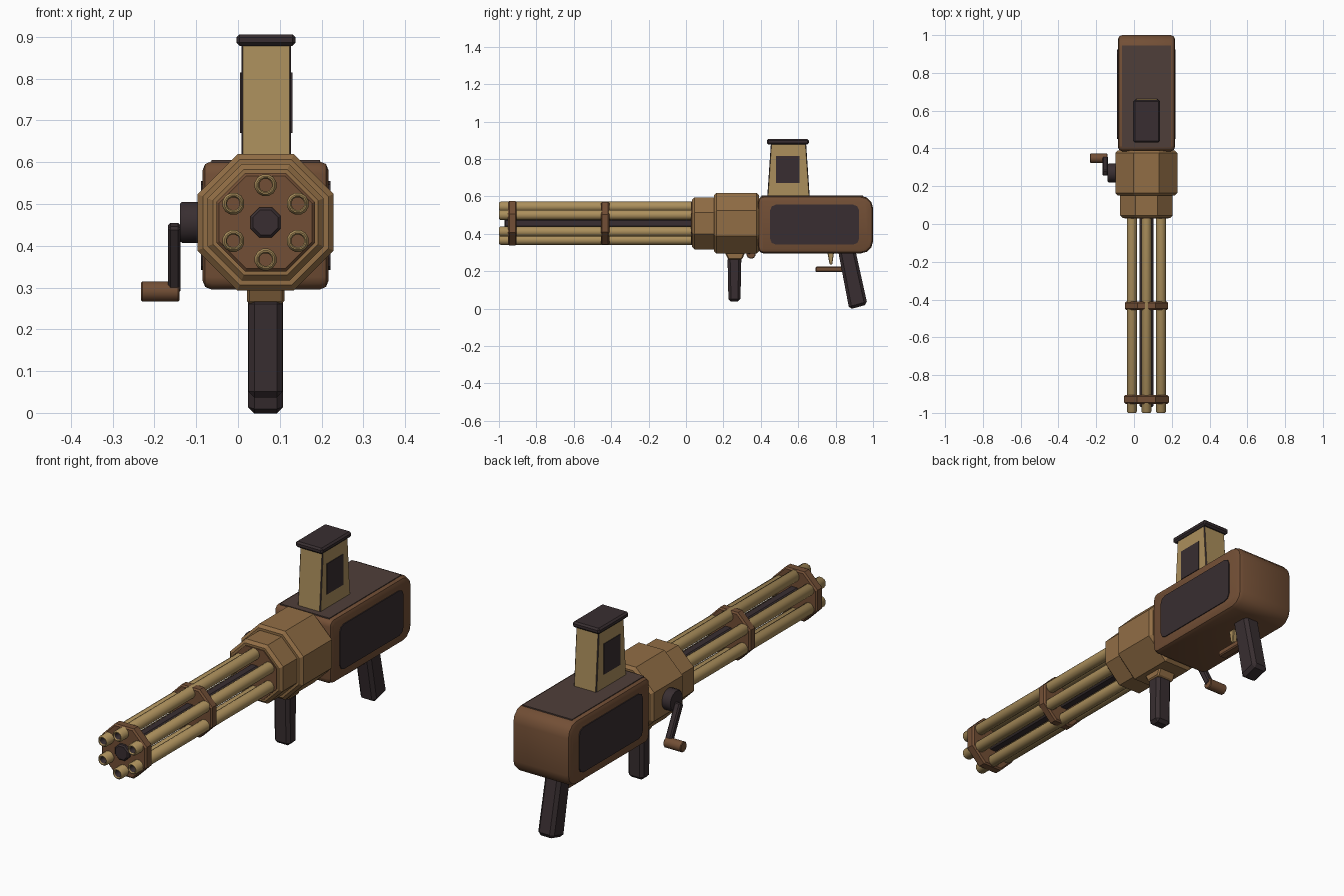
import bpy, bmesh, math

if "Cube" in bpy.data.objects:
    bpy.data.objects.remove(bpy.data.objects["Cube"])

CX, CZ = 0.066, 0.456  # barrel axis


def material(name, srgb):
    col = [((c + 0.055) / 1.055) ** 2.4 for c in srgb] + [1.0]
    m = bpy.data.materials.new(name)
    m.use_nodes = True
    m.diffuse_color = col
    bsdf = next(n for n in m.node_tree.nodes if n.type == 'BSDF_PRINCIPLED')
    bsdf.inputs["Base Color"].default_value = col
    return m


GOLD = material("pale_brass", (0.67, 0.56, 0.36))
TAN = material("bronze", (0.57, 0.43, 0.27))
BROWN = material("brown_metal", (0.45, 0.31, 0.21))
DARK = material("dark_grip", (0.22, 0.18, 0.19))
PANEL = material("dark_brown_panel", (0.31, 0.245, 0.225))


def finish(name, bm, mats, smooth):
    bmesh.ops.recalc_face_normals(bm, faces=bm.faces)
    mesh = bpy.data.meshes.new(name)
    bm.to_mesh(mesh)
    bm.free()
    for m in mats:
        mesh.materials.append(m)
    ob = bpy.data.objects.new(name, mesh)
    bpy.context.collection.objects.link(ob)
    if smooth:
        bpy.ops.object.select_all(action='DESELECT')
        ob.select_set(True)
        bpy.context.view_layer.objects.active = ob
        bpy.ops.object.shade_smooth_by_angle(angle=math.radians(smooth))
    return ob


def prism(name, outline, x0, x1, mats, bevel=0.0, pick=None, bevel_mat=-1, segments=1, smooth=0):
    """Side outline (y, z) extruded from x0 to x1, with chosen edges bevelled."""
    bm = bmesh.new()
    a = [bm.verts.new((x0, y, z)) for y, z in outline]
    b = [bm.verts.new((x1, y, z)) for y, z in outline]
    n = len(a)
    bm.faces.new(a)
    bm.faces.new(b[::-1])
    for i in range(n):
        j = (i + 1) % n
        bm.faces.new((a[i], b[i], b[j], a[j]))
    if bevel:
        edges = [e for e in bm.edges if pick is None or pick(e)]
        bmesh.ops.bevel(bm, geom=edges, offset=bevel, offset_type='OFFSET', segments=segments,
                        profile=0.5, affect='EDGES', material=bevel_mat)
    return finish(name, bm, mats, smooth)


def rect(y0, y1, z0, z1):
    return [(y0, z0), (y1, z0), (y1, z1), (y0, z1)]


def clipped(y0, y1, z0, z1, front, back, steps):
    """Rectangle outline with rounded corners of separate front and back radius."""
    pts = []
    for cy, cz, r, start in ((y0 + front, z0 + front, front, 180), (y1 - back, z0 + back, back, 270),
                             (y1 - back, z1 - back, back, 0), (y0 + front, z1 - front, front, 90)):
        for i in range(steps + 1):
            t = math.radians(start + 90 * i / steps)
            pts.append((cy + r * math.cos(t), cz + r * math.sin(t)))
    return pts


def turned(name, profile, centre, mats, sides=8, axis='y', smooth=0, dark_rows=0):
    """Profile of (position, flat radius) turned about the y or x axis; first rows may be dark."""
    bm = bmesh.new()
    rings = []
    for pos, r in profile:
        r /= math.cos(math.pi / sides)
        ring = []
        for i in range(sides):
            t = 2 * math.pi * (i + 0.5) / sides
            u, v = centre[0] + r * math.cos(t), centre[1] + r * math.sin(t)
            ring.append(bm.verts.new((u, pos, v) if axis == 'y' else (pos, u, v)))
        rings.append(ring)
    cap = bm.faces.new(rings[0])
    cap.material_index = 1 if dark_rows else 0
    bm.faces.new(rings[-1])
    for k in range(len(rings) - 1):
        for i in range(sides):
            j = (i + 1) % sides
            f = bm.faces.new((rings[k][i], rings[k][j], rings[k + 1][j], rings[k + 1][i]))
            f.material_index = 1 if k < dark_rows else 0
    return finish(name, bm, mats, smooth)


def chamfered(a, b, r, c):
    return [(a, r - c), (a + c, r), (b - c, r), (b, r - c)]


AXIS = (CX, CZ)

# Six hollow barrels around a central rod
for k in range(6):
    t = math.radians(90 + 60 * k)
    turned(f"barrel_{k + 1}",
           [(-0.93, 0.015), (-0.995, 0.015), (-1.0, 0.018), (-1.0, 0.021), (-0.993, 0.026), (0.06, 0.026)],
           (CX + 0.089 * math.cos(t), CZ + 0.089 * math.sin(t)), [GOLD, DARK], 12, smooth=40, dark_rows=1)
turned("central_rod", chamfered(-0.97, 0.06, 0.036, 0.006), AXIS, [DARK])

# Barrel clamps
turned("front_clamp", chamfered(-0.952, -0.905, 0.118, 0.007), AXIS, [BROWN])
turned("middle_clamp", chamfered(-0.455, -0.41, 0.114, 0.007), AXIS, [BROWN])

# Octagonal housing in two steps
turned("housing_front", chamfered(0.033, 0.17, 0.139, 0.013), AXIS, [TAN])
turned("housing_face", [(0.028, 0.116), (0.036, 0.116)], AXIS, [BROWN])
turned("housing_rear", chamfered(0.15, 0.39, 0.163, 0.013), AXIS, [TAN])

# Receiver body with rounded back
prism("receiver_body", clipped(0.385, 1.0, 0.295, 0.602, 0.03, 0.065, 3), CX - 0.151, CX + 0.151,
      [BROWN], 0.022, lambda e: abs(e.verts[0].co.x - e.verts[1].co.x) < 1e-5, segments=2, smooth=35)
for side, s in (("left", 1), ("right", -1)):
    x = CX + s * 0.151
    prism(f"{side}_side_panel", clipped(0.45, 0.925, 0.342, 0.555, 0.03, 0.03, 2),
          x - 0.004, x + 0.004, [DARK])
prism("top_panel", rect(0.405, 0.945, 0.599, 0.605), CX - 0.13, CX + 0.13, [PANEL])

# Feed tower with dark seams, side windows and a cap
prism("feed_tower", [(0.434, 0.59), (0.662, 0.59), (0.642, 0.885), (0.454, 0.885)], 0.008, 0.127,
      [GOLD, DARK], 0.004, lambda e: abs(e.verts[0].co.z - e.verts[1].co.z) > 0.1, bevel_mat=1)
for side, x in (("left", 0.127), ("right", 0.008)):
    prism(f"{side}_tower_window", rect(0.482, 0.606, 0.67, 0.815), x - 0.003, x + 0.003, [DARK])
prism("tower_cap", rect(0.432, 0.657, 0.878, 0.906), -0.004, 0.138, [DARK], 0.008)

# Front grip with collar
prism("front_grip_collar", [(0.225, 0.262), (0.3, 0.262), (0.318, 0.305), (0.205, 0.305)],
      CX - 0.045, CX + 0.045, [TAN], 0.006)
prism("front_grip", [(0.227, 0.037), (0.291, 0.037), (0.296, 0.275), (0.222, 0.275)],
      CX - 0.041, CX + 0.041, [DARK], 0.014)

# Rear grip, trigger and guard
prism("rear_grip", [(0.873, -0.005), (0.97, 0.022), (0.905, 0.315), (0.812, 0.315)],
      CX - 0.042, CX + 0.042, [DARK], 0.015)
prism("trigger", [(0.768, 0.235), (0.782, 0.235), (0.792, 0.305), (0.755, 0.305)],
      CX - 0.012, CX + 0.012, [GOLD], 0.003)
prism("trigger_guard", rect(0.692, 0.85, 0.195, 0.224), CX - 0.02, CX + 0.02, [BROWN], 0.005)

# Side crank: hub, slanted arm, handle
turned("crank_hub", [(-0.139, 0.045), (-0.134, 0.049), (-0.08, 0.049)], (0.27, CZ), [DARK], 16, 'x', 40)
top, end, w = (0.268, 0.45), (0.348, 0.292), 0.016
length = math.dist(top, end)
dy, dz = w * (end[1] - top[1]) / length, w * (end[0] - top[0]) / length
prism("crank_arm", [(top[0] + dy, top[1] - dz), (top[0] - dy, top[1] + dz),
                    (end[0] - dy, end[1] + dz), (end[0] + dy, end[1] - dz)],
      -0.168, -0.137, [DARK], 0.006)
turned("crank_handle", [(-0.232, 0.021), (-0.229, 0.024), (-0.143, 0.024), (-0.14, 0.021)],
       (0.348, 0.291), [BROWN], 12, 'x', 40)
